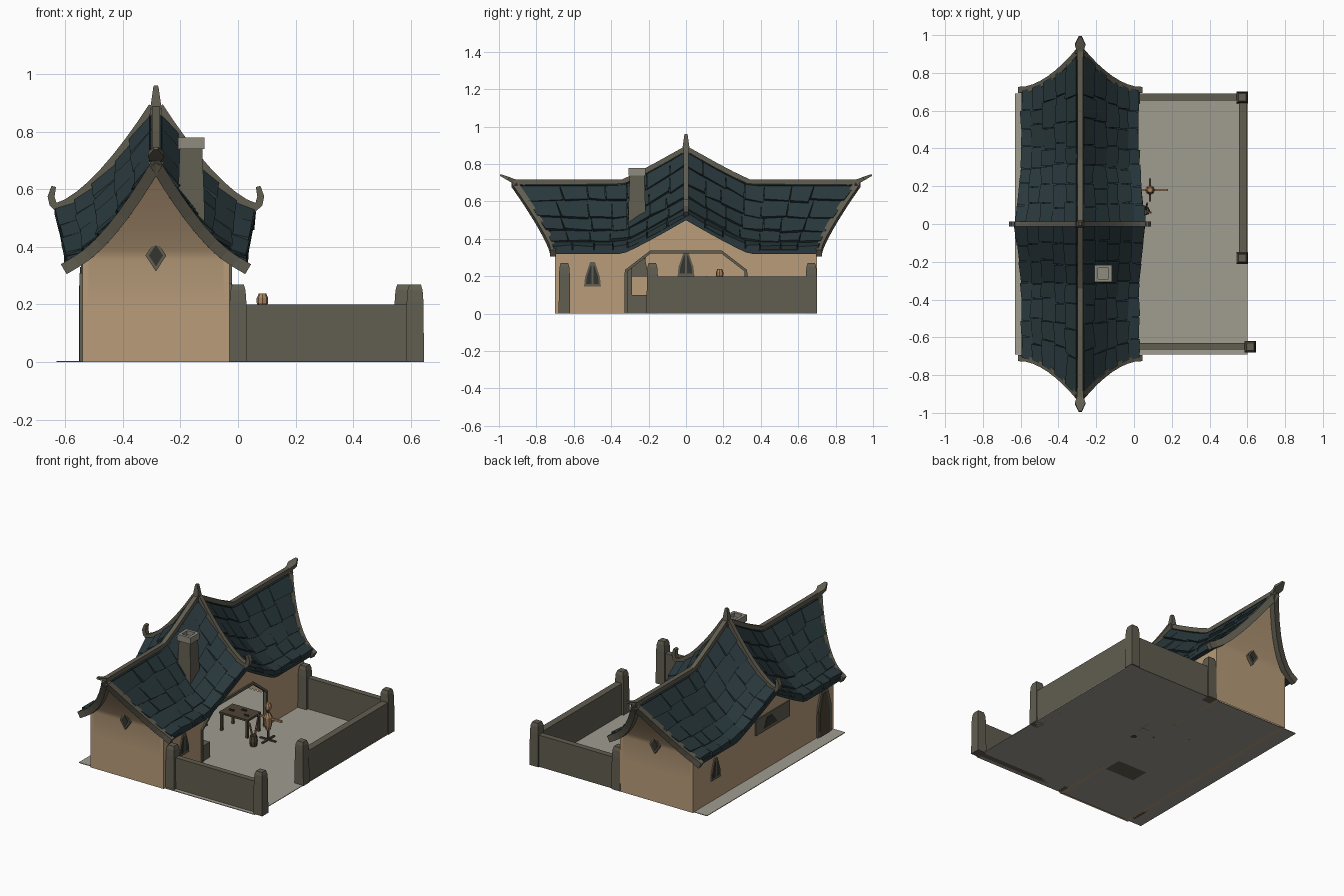
import bpy, bmesh, math, random
from mathutils import Vector

if "Cube" in bpy.data.objects:
    bpy.data.objects.remove(bpy.data.objects["Cube"])
random.seed(4)

def mat(name, r, g, b):
    m = bpy.data.materials.new(name)
    m.diffuse_color = [((c / 255 + .055) / 1.055) ** 2.4 for c in (r, g, b)] + [1]
    m.use_nodes = True
    m.node_tree.nodes["Principled BSDF"].inputs["Base Color"].default_value = m.diffuse_color
    return m

PLASTER = mat("tan plaster", 184, 156, 122)
SLATE = mat("dark teal slate", 41, 56, 60)
STONE = mat("grey brown stone", 97, 93, 80)
FLOOR = mat("pale paving", 160, 156, 144)
CAP = mat("light stone", 142, 139, 126)
PANE = mat("dark pane", 52, 52, 47)
WOOD = mat("dark wood", 78, 68, 54)
STRAW = mat("straw tan", 172, 132, 95)

def finish(name, bm, m, smooth=False):
    bmesh.ops.recalc_face_normals(bm, faces=bm.faces[:])
    me = bpy.data.meshes.new(name)
    bm.to_mesh(me)
    bm.free()
    me.materials.append(m)
    for p in me.polygons:
        p.use_smooth = smooth
    ob = bpy.data.objects.new(name, me)
    bpy.context.collection.objects.link(ob)
    return ob

def loft(name, rings, m):
    """Join equal rings of points into one closed tube."""
    bm = bmesh.new()
    vs = [[bm.verts.new(p) for p in r] for r in rings]
    n = len(vs[0])
    for a, b in zip(vs, vs[1:]):
        for i in range(n):
            bm.faces.new((a[i], a[(i + 1) % n], b[(i + 1) % n], b[i]))
    bm.faces.new(vs[0])
    bm.faces.new(vs[-1])
    return finish(name, bm, m)

def prism(name, pts, axis, a, b, m):
    put = {'x': lambda p, d: (d, p[0], p[1]), 'y': lambda p, d: (p[0], d, p[1]),
           'z': lambda p, d: (p[0], p[1], d)}[axis]
    return loft(name, [[put(p, d) for p in pts] for d in (a, b)], m)

def box(name, x0, x1, y0, y1, z0, z1, m):
    return prism(name, [(x0, y0), (x1, y0), (x1, y1), (x0, y1)], 'z', z0, z1, m)

def turned(name, x, y, prof, n, m, rot=0.0):
    """Stack of n-sided rings given as (radius, z)."""
    return loft(name, [[(x + r * math.cos(rot + math.tau * i / n), y + r * math.sin(rot + math.tau * i / n), z)
                        for i in range(n)] for r, z in prof], m)

def sweep(name, pts, side, w, h, m):
    """Rectangular bar along a path; w and h are half sizes, or lists of them."""
    pts = [Vector(p) for p in pts]
    side = Vector(side)
    rings = []
    for i, p in enumerate(pts):
        t = (pts[min(i + 1, len(pts) - 1)] - pts[max(i - 1, 0)]).normalized()
        s = (side - t * side.dot(t)).normalized()
        up = s.cross(t)
        a = w[i] if isinstance(w, list) else w
        b = h[i] if isinstance(h, list) else h
        rings.append([p + s * a + up * b, p - s * a + up * b, p - s * a - up * b, p + s * a - up * b])
    return loft(name, rings, m)

# Roof surface: concave slope, raised peak across the middle, flared gable ends
XR = -.285
bump = lambda y: max(0, 1 - abs(y) / .34) ** 1.1
edge = lambda u: .71 + .21 * max(0, 1 - u) ** 1.8
slope = lambda u: .345 + .355 * max(0, 1 - u) ** 1.5

def S(s, u, v, lift=0):
    y = v * .71 + v ** 5 * (edge(u) - .71)
    n = Vector((s * 1.7 * math.sqrt(max(0, 1 - u)), 0, 1)).normalized()
    return Vector((XR + s * u * (.31 + .035 * bump(y)), y, slope(u) + .18 * bump(y))) + n * lift

sides = (("left", -1), ("right", 1))
for sn, s in sides:
    # solid roof deck
    bm = bmesh.new()
    vs = [[bm.verts.new(S(s, i / 8, j / 20, -.005)) for j in range(-20, 21)] for i in range(9)]
    lo = [[bm.verts.new(S(s, i / 8, j / 20, -.025)) for j in range(-20, 21)] for i in range(9)]
    for g in (vs, lo):
        for i in range(8):
            for j in range(40):
                bm.faces.new((g[i][j], g[i][j + 1], g[i + 1][j + 1], g[i + 1][j]))
    for j in range(40):
        bm.faces.new((vs[8][j], vs[8][j + 1], lo[8][j + 1], lo[8][j]))
    finish(sn + "_roof_deck", bm, SLATE)
    # uneven slates
    bm = bmesh.new()
    rows, cols = 5, 7
    for r in range(rows):
        cuts = [k / cols + (random.uniform(-.025, .025) if 0 < abs(k) < cols else 0) for k in range(-cols, cols + 1)]
        for a, b in zip(cuts, cuts[1:]):
            u0 = max(0, r / rows - .02)
            u1 = (r + 1) / rows + random.uniform(-.02, .02)
            k = random.uniform(-.012, .012)
            cs = [(u0, a, .004), (u0, b, .004), (u1 + k, b - .004, random.uniform(.012, .024)),
                  (u1 - k, a + .004, random.uniform(.012, .024))]
            top = [bm.verts.new(S(s, u, v, l)) for u, v, l in cs]
            bot = [bm.verts.new(S(s, u, v, -.01)) for u, v, l in cs]
            bm.faces.new(top)
            bm.faces.new(bot)
            for i in range(4):
                bm.faces.new((top[i], top[(i + 1) % 4], bot[(i + 1) % 4], bot[i]))
    finish(sn + "_roof_slates", bm, SLATE)
    # stone bar over the cross peak, ending in an upturned hook
    path = [S(s, i / 8, 0, .012) for i in range(9)]
    path += [(XR + s * .358, 0, .55), (XR + s * .364, 0, .575), (XR + s * .355, 0, .61)]
    sweep(sn + "_peak_bar", path, (0, 1, 0), .014, [.016] * 9 + [.013, .012, .008], STONE)
    # gable edge trims
    for en, e in (("front", -1), ("back", 1)):
        path = [S(s, i / 8 * 1.03, e, -.008) for i in range(9)]
        path[-1].z -= .014
        sweep(f"{en}_{sn}_gable_trim", path, (0, 1, 0), .016, .02, STONE)

# Ridge bar, centre spike and end finials
sweep("ridge_bar", [(XR, y, .705 + .18 * bump(y)) for y in (-.92, -.6, -.34, -.25, -.17, -.08, 0, .08, .17, .25, .34, .6, .92)],
      (1, 0, 0), .014, .013, STONE)
turned("centre_spike", XR, 0, [(.032, .8), (.028, .88), (.013, .955), (.01, .96)], 4, STONE, math.pi / 4)
for en, e in (("front", -1), ("back", 1)):
    sweep(en + "_finial", [(XR, e * y, z) for y, z in ((.86, .7), (.92, .708), (.95, .722), (.993, .742))],
          (1, 0, 0), [.015, .018, .028, .008], [.012, .012, .01, .005], STONE)
    # gable wall curving out under the roof
    bm = bmesh.new()
    prof = [(.255, .7, 0), (.255, .7, .2)] + [(.31 * u, edge(u) - .02, slope(u) - .015)
                                             for u in (.82, .7, .6, .5, .4, .3, .2, .1, .01)]
    rows = [[bm.verts.new((XR + k * w, e * y, z)) for k in (-1, 1)] for w, y, z in prof]
    for a, b in zip(rows, rows[1:]):
        bm.faces.new((a[0], a[1], b[1], b[0]))
    finish(en + "_gable_wall", bm, PLASTER, True)
    # diamond window
    for nm, k, d, m in (("frame", 1, .722, STONE), ("pane", .68, .726, PANE)):
        prism(f"{en}_diamond_{nm}", [(XR - .036 * k, .37), (XR, .37 - .055 * k), (XR + .036 * k, .37), (XR, .37 + .055 * k)],
              'y', e * .695, e * d, m)

# Long walls; the yard side has a wide chamfered opening
top = [(.7, .355), (.34, .355), (.17, .43), (0, .53), (-.17, .43), (-.34, .355), (-.7, .355)]
arch = [(-.32, 0), (-.32, .23), (-.19, .33), (.19, .33), (.32, .23), (.32, 0)]
prism("yard_side_wall", [(-.7, 0)] + arch + [(.7, 0)] + top, 'x', -.05, -.03, PLASTER)
prism("back_side_wall", [(-.7, 0), (.7, 0)] + top, 'x', -.54, -.52, PLASTER)
sweep("opening_frame", [(-.03, y, z) for y, z in arch], (1, 0, 0), .009, .008, STONE)

def window(name, x, s, y, z):
    """Narrow pointed window with two slits, on a wall facing s along x."""
    shape = [(-.045, 0), (.045, 0), (.04, .05), (.013, .13), (-.013, .13), (-.04, .05)]
    prism(name + "_frame", [(y + a, z + b) for a, b in shape], 'x', x, x + s * .008, STONE)
    for k, t in (("a", -1), ("b", 1)):
        prism(f"{name}_pane_{k}", [(y + t * a, z + b) for a, b in ((.005, .015), (.034, .015), (.03, .05), (.011, .11), (.005, .11))],
              'x', x, x + s * .011, PANE)

window("yard_window", -.03, 1, -.5, .145)
window("back_window", -.54, -1, .48, .135)
window("inner_window", -.52, 1, 0, .2)
prism("back_panel", [(-.26, .25), (.08, .25), (.08, .35), (-.26, .35)], 'x', -.54, -.546, STONE)
prism("back_panel_slot", [(-.13, .27), (0, .27), (-.03, .33), (-.08, .33)], 'x', -.54, -.549, PANE)

# Back door
for nm, k, d, m in (("frame", 1, -.55, STONE), ("leaf", .72, -.553, WOOD)):
    prism("door_" + nm, [(-.6 + a * k, b * (.5 + .5 * k)) for a, b in
                         ((-.07, 0), (.07, 0), (.065, .18), (.025, .31), (-.025, .31), (-.065, .18))], 'x', -.53, d, m)

# Chimney and forge below it
def square(name, x, y, prof, m):
    return turned(name, x, y, [(r * math.sqrt(2), z) for r, z in prof], 4, m, math.pi / 4)

square("chimney", -.163, -.262, [(.048, .4), (.046, .55), (.039, .745)], STONE)
square("chimney_cap", -.163, -.262, [(.04, .74), (.046, .74), (.046, .78), (.028, .78), (.028, .755)], CAP)
box("forge", -.26, -.055, -.318, -.2, 0, .1, STONE)
box("forge_back", -.26, -.055, -.318, -.29, .1, .25, STONE)
prism("forge_hood", [(-.318, .2), (-.2, .2), (-.22, .3), (-.3, .3)], 'x', -.24, -.07, STONE)
square("forge_flue", -.163, -.262, [(.045, .28), (.045, .45)], STONE)

# Paved ground slab and yard walls
box("paving", -.63, .6, -.69, .69, 0, .004, FLOOR)
box("front_yard_wall", -.02, .6, -.665, -.63, 0, .2, STONE)
box("back_yard_wall", -.02, .58, .655, .692, 0, .2, STONE)
box("side_yard_wall", .555, .598, -.18, .68, 0, .2, STONE)
for i, (x, y) in enumerate(((0, -.65), (.615, -.65), (.573, -.18), (.573, .67), (0, .67))):
    square(f"yard_post_{i + 1}", x, y, [(.031, 0), (.029, .21), (.026, .25), (.02, .27)], STONE)

# Work table with tools
box("table_top", -.22, -.02, .126, .26, .11, .122, WOOD)
for i, x in enumerate((-.21, -.03)):
    for j, y in enumerate((.136, .25)):
        box(f"table_leg_{i}{j}", x - .007, x + .007, y - .007, y + .007, 0, .112, WOOD)
for i, (x, y) in enumerate(((-.17, .18), (-.11, .22), (-.06, .17))):
    box(f"table_tool_{i + 1}", x - .015, x + .015, y - .005, y + .005, .12, .13, PANE)

# Practice dummy on a cross base
box("dummy_base_x", .03, .14, .174, .186, 0, .012, WOOD)
box("dummy_base_y", .079, .091, .12, .24, 0, .012, WOOD)
turned("dummy_pole", .085, .18, [(.008, 0), (.008, .2)], 6, WOOD)
turned("dummy_body", .085, .18, [(.014, .07), (.022, .1), (.026, .15), (.012, .178)], 8, STRAW)
turned("dummy_head", .085, .18, [(.012, .192), (.02, .205), (.02, .222), (.013, .238)], 8, STRAW)
sweep("dummy_arms", [(.03, .18, .145), (.18, .18, .145)], (0, 1, 0), .006, .006, STRAW)

# Barrel of staves
turned("barrel", .06, .07, [(.02, 0), (.025, .035), (.02, .07)], 8, WOOD)
for i, p in enumerate(((.07, .11, .2), (.09, .06, .14), (.045, .05, .15))):
    sweep(f"stave_{i + 1}", [(.06, .07, .03), p], (1, 0, 0), .004, .004, STRAW if i else STONE)
